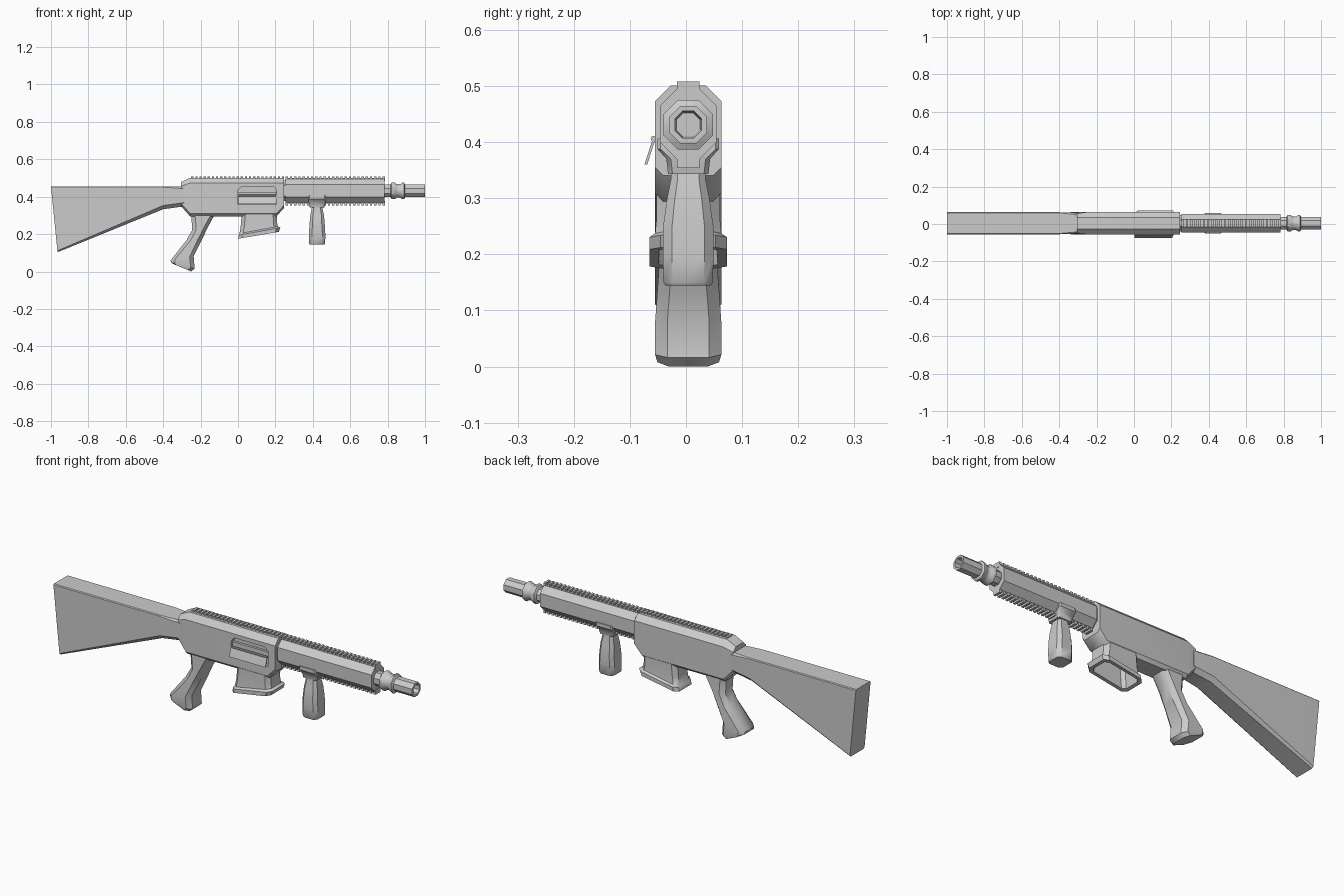
import bpy, bmesh, math
from mathutils import Vector

if "Cube" in bpy.data.objects:
    bpy.data.objects.remove(bpy.data.objects["Cube"])

CY = 0.004      # centre line of the body in y
AXIS_Z = 0.433  # barrel axis height


def finish(name, bm):
    bmesh.ops.remove_doubles(bm, verts=bm.verts, dist=1e-5)
    bmesh.ops.recalc_face_normals(bm, faces=bm.faces)
    me = bpy.data.meshes.new(name)
    bm.to_mesh(me)
    bm.free()
    ob = bpy.data.objects.new(name, me)
    bpy.context.collection.objects.link(ob)
    return ob


def ring(a, b, w, ca=0.0, cb=0.0):
    """Rectangle from a to b in the xz plane, half width w, chamfered at each end."""
    A, B = Vector((a[0], CY, a[1])), Vector((b[0], CY, b[1]))
    d = (B - A).normalized()
    s = Vector((0, 1, 0))
    half = [A + s * (w - ca), A + s * w + d * ca, B + s * w - d * cb, B + s * (w - cb)]
    other = [Vector((p.x, 2 * CY - p.y, p.z)) for p in reversed(half)]
    return half + other


def loft(name, rings, cap=True):
    bm = bmesh.new()
    rows = [[bm.verts.new(p) for p in r] for r in rings]
    n = len(rows[0])
    for r0, r1 in zip(rows, rows[1:]):
        for i in range(n):
            j = (i + 1) % n
            bm.faces.new((r0[i], r0[j], r1[j], r1[i]))
    if cap:
        bm.faces.new(rows[0])
        bm.faces.new(rows[-1])
    return finish(name, bm)


def add_box(bm, x0, x1, y0, y1, z0, z1):
    vs = bmesh.ops.create_cube(bm, size=1)["verts"]
    for v in vs:
        v.co = Vector(((x0 + x1) / 2 + v.co.x * (x1 - x0),
                       (y0 + y1) / 2 + v.co.y * (y1 - y0),
                       (z0 + z1) / 2 + v.co.z * (z1 - z0)))


def rail(name, x0, x1, z_in, z_mid, z_out, w=0.02, pitch=0.0215):
    """Base strip with evenly spaced teeth."""
    bm = bmesh.new()
    add_box(bm, x0, x1, CY - w * 0.8, CY + w * 0.8, min(z_in, z_mid), max(z_in, z_mid))
    count = int((x1 - x0) / pitch)
    step = (x1 - x0 - 0.012) / (count - 1)
    for i in range(count):
        x = x0 + i * step
        add_box(bm, x, x + 0.012, CY - w, CY + w, min(z_in, z_out), max(z_in, z_out))
    return finish(name, bm)


def prism(name, pts, y0, y1):
    bm = bmesh.new()
    f = bm.faces.new([bm.verts.new((x, y0, z)) for x, z in pts])
    ext = bmesh.ops.extrude_face_region(bm, geom=[f])["geom"]
    for v in ext:
        if isinstance(v, bmesh.types.BMVert):
            v.co.y = y1
    return finish(name, bm)


# Stock
loft("stock", [ring((-.965, .105), (-1, .457), .059, .008, .004),
               ring((-.40, .335), (-.40, .457), .059, .02, .004),
               ring((-.29, .35), (-.29, .455), .055, .02, .01)])

# Receiver with ejection port
receiver = loft("receiver", [ring((-.305, .352), (-.305, .48), .052, .015, .022),
                             ring((-.255, .296), (-.255, .503), .059, .015, .028),
                             ring((.205, .296), (.205, .503), .059, .015, .028),
                             ring((.247, .342), (.247, .503), .059, .015, .028)])
cutter = prism("port_cutter", [(0, .36), (.207, .36), (.207, .435), (.19, .455), (.018, .455), (0, .435)],
               -.1, -.033)
mod = receiver.modifiers.new("port", "BOOLEAN")
mod.object = cutter
mod.solver = "EXACT"
bpy.context.view_layer.objects.active = receiver
bpy.ops.object.modifier_apply(modifier="port")
bpy.data.objects.remove(cutter)

# Bolt inside the port and open dust cover
bm = bmesh.new()
add_box(bm, .0, .207, -.045, -.02, .40, .428)
finish("bolt", bm)
cover = prism("dust_cover", [(.002, .362), (.205, .362), (.205, .408), (.002, .408)], -.059, -.054)
for v in cover.data.vertices:
    v.co.y -= (.408 - v.co.z) * .33
bm = bmesh.new()
bmesh.ops.create_cone(bm, segments=8, radius1=.005, radius2=.005, depth=.2, cap_ends=True)
for v in bm.verts:
    v.co = Vector((.104 + v.co.z, -.058 + v.co.x, .408 + v.co.y))
finish("cover_hinge", bm)

# Pistol grip
loft("rear_grip", [ring((-.25, .31), (-.12, .315), .05, .02, .02),
                   ring((-.245, .224), (-.163, .235), .05, .022, .022),
                   ring((-.275, .17), (-.196, .165), .053, .022, .022),
                   ring((-.36, .062), (-.237, .085), .059, .022, .022),
                   ring((-.358, .05), (-.232, .018), .059, .022, .022),
                   ring((-.345, .042), (-.25, .002), .055, .02, .02)])

# Flared, open magazine well
loft("magazine_well", [ring((.02, .31), (.208, .31), .057, .02, .02),
                       ring((.014, .24), (.209, .262), .057, .02, .02),
                       ring((.008, .205), (.213, .243), .059, .02, .02),
                       ring((.004, .197), (.226, .236), .069, .02, .02),
                       ring((.0, .177), (.218, .214), .069, .02, .02),
                       ring((.016, .181), (.203, .212), .052, .015, .015),
                       ring((.03, .285), (.195, .285), .045, .015, .015)])

# Handguard and rails
loft("handguard", [ring((x, .371), (x, .497), .05, .03, .03) for x in (.255, .783)])
loft("handguard_collar", [ring((x, .378), (x, .49), .044, .028, .028) for x in (.24, .26)])
rail("receiver_rail", -.25, .247, .49, .503, .51)
rail("handguard_top_rail", .255, .785, .485, .501, .51)
rail("handguard_bottom_rail", .255, .785, .38, .366, .356)

# Foregrip and its clamp
loft("foregrip_clamp", [ring((.383, .345), (.462, .345), .036, .008, .008),
                        ring((.378, .372), (.468, .372), .039, .008, .008),
                        ring((.376, .39), (.47, .39), .055, .006, .006),
                        ring((.378, .408), (.468, .408), .055, .006, .006)])
loft("foregrip", [ring((.423 - h, z), (.423 + h, z), w, c, c) for z, h, w, c in
                  ((.35, .027, .031, .012), (.335, .03, .031, .012), (.30, .037, .038, .014),
                   (.25, .041, .045, .016), (.20, .044, .045, .016), (.152, .043, .044, .016),
                   (.146, .039, .040, .014))])

# Barrel: turned eight-sided profile with an open bore
profile = [(.76, .028), (.78, .035), (.815, .035), (.822, .046), (.838, .046), (.848, .038),
           (.868, .038), (.878, .046), (.888, .046), (.894, .035), (1.0, .035),
           (1.0, .025), (.90, .022)]
loft("barrel", [[Vector((x, CY + r * math.cos(a), AXIS_Z + r * math.sin(a)))
                 for a in [math.pi / 8 + k * math.pi / 4 for k in range(8)]]
                for x, r in [(x, r * 1.04) for x, r in profile]])

# Smooth shading with sharp edges kept; rails and small parts stay faceted
for ob in bpy.data.objects:
    ob.select_set("rail" not in ob.name)
bpy.ops.object.shade_smooth_by_angle(angle=math.radians(40))

# Sit exactly on the ground
low = min(v.co.z for o in bpy.data.objects for v in o.data.vertices)
for o in bpy.data.objects:
    o.location.z -= low
